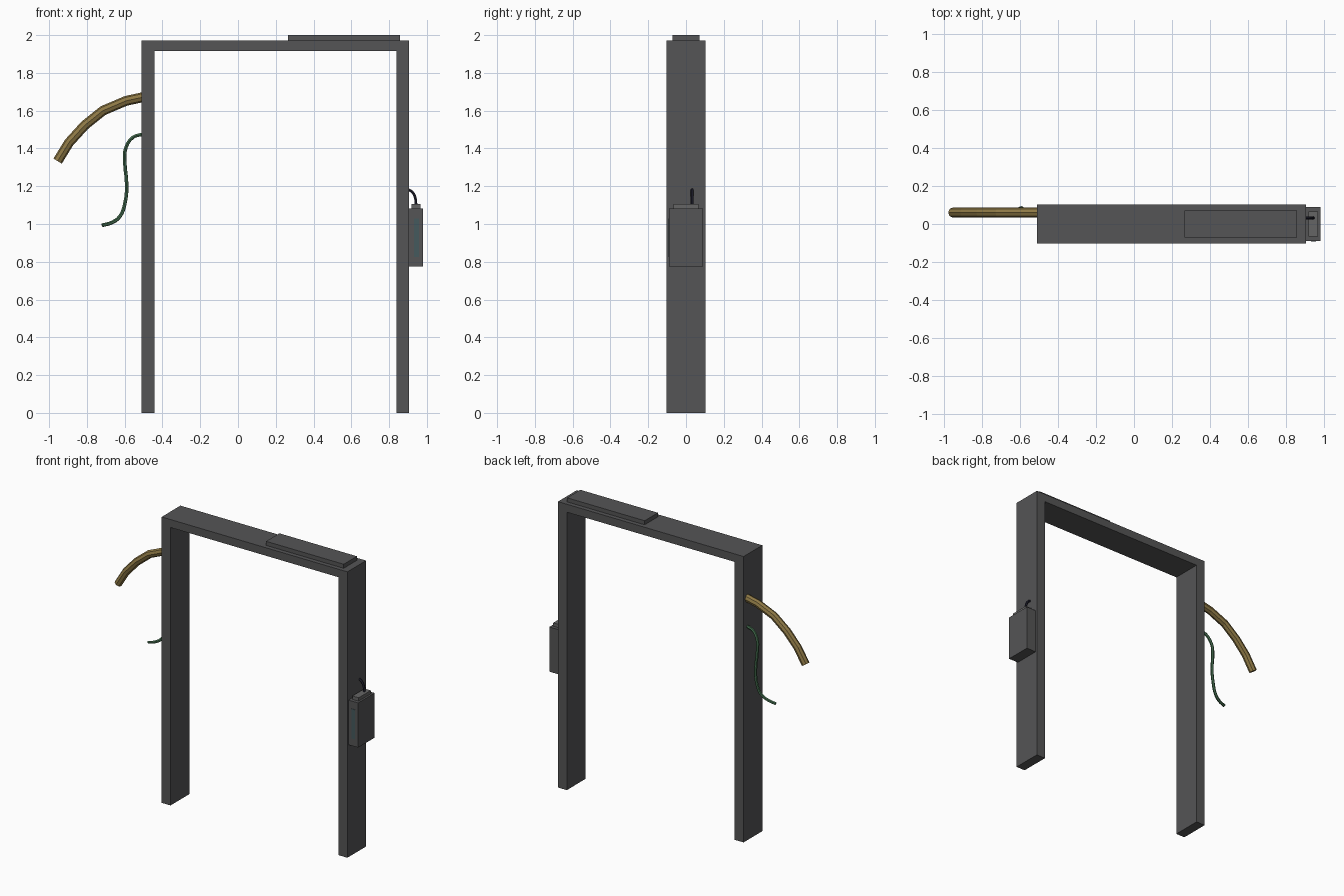
import bpy, bmesh
from mathutils import Vector

if "Cube" in bpy.data.objects:
    bpy.data.objects.remove(bpy.data.objects["Cube"])


def paint(obj, name, rgb):
    mat = bpy.data.materials.get(name) or bpy.data.materials.new(name)
    mat.diffuse_color = (*rgb, 1)
    mat.use_nodes = True
    mat.node_tree.nodes["Principled BSDF"].inputs["Base Color"].default_value = mat.diffuse_color
    obj.data.materials.append(mat)


def new_object(name, bm):
    bmesh.ops.recalc_face_normals(bm, faces=bm.faces)
    mesh = bpy.data.meshes.new(name)
    bm.to_mesh(mesh)
    bm.free()
    obj = bpy.data.objects.new(name, mesh)
    bpy.context.collection.objects.link(obj)
    return obj


def extrude_profile(name, pts, y0, y1):
    """Extrude an xz outline along y."""
    bm = bmesh.new()
    face = bm.faces.new([bm.verts.new((x, y0, z)) for x, z in pts])
    ext = bmesh.ops.extrude_face_region(bm, geom=[face])
    verts = [g for g in ext["geom"] if isinstance(g, bmesh.types.BMVert)]
    bmesh.ops.translate(bm, verts=verts, vec=Vector((0, y1 - y0, 0)))
    return new_object(name, bm)


def box(name, x0, x1, y0, y1, z0, z1):
    return extrude_profile(name, [(x0, z0), (x1, z0), (x1, z1), (x0, z1)], y0, y1)


def tube(name, pts, radius, sides_res, steps):
    """Flat-shaded tube through points, turned into a mesh."""
    curve = bpy.data.curves.new(name, "CURVE")
    curve.dimensions = "3D"
    curve.bevel_depth = radius
    curve.bevel_resolution = sides_res
    curve.resolution_u = steps
    curve.use_fill_caps = True
    spline = curve.splines.new("BEZIER")
    spline.bezier_points.add(len(pts) - 1)
    for bp, co in zip(spline.bezier_points, pts):
        bp.co = co
        bp.handle_left_type = bp.handle_right_type = "AUTO"
    spline.use_smooth = False
    obj = bpy.data.objects.new(name, curve)
    bpy.context.collection.objects.link(obj)
    bpy.ops.object.select_all(action="DESELECT")
    obj.select_set(True)
    bpy.context.view_layer.objects.active = obj
    bpy.ops.object.convert(target="MESH")
    return bpy.context.view_layer.objects.active


DARK = ("dark_grey", (0.09, 0.09, 0.092))

# Door frame: one U-shaped outline
frame = extrude_profile("door_frame", [
    (-0.511, 0), (-0.443, 0), (-0.443, 1.917), (0.838, 1.917),
    (0.838, 0), (0.906, 0), (0.906, 1.972), (-0.511, 1.972)], -0.102, 0.102)
paint(frame, *DARK)

# Plate on the lintel
paint(box("top_plate", 0.265, 0.857, -0.072, 0.072, 1.972, 2.0), *DARK)

# Control box on the right post, with cap and front light strip
paint(box("control_box", 0.906, 0.98, -0.09, 0.09, 0.775, 1.083), *DARK)
paint(box("control_box_cap", 0.919, 0.967, -0.066, 0.066, 1.083, 1.106),
      "mid_grey", (0.13, 0.13, 0.13))
paint(box("light_strip", 0.931, 0.957, -0.0915, -0.085, 0.825, 1.03),
      "dark_teal", (0.06, 0.10, 0.11))

# Cable from the control box into the post
cable = tube("control_cable", [(0.898, 0.032, 1.183), (0.922, 0.032, 1.17),
                               (0.938, 0.032, 1.14), (0.943, 0.032, 1.10)],
             0.008, 1, 3)
paint(cable, "black_cable", (0.015, 0.015, 0.03))

# Brass pipe arching out of the left post
arc = [(-0.505, 1.671), (-0.593, 1.652), (-0.715, 1.60),
       (-0.812, 1.522), (-0.894, 1.432), (-0.955, 1.333)]
pipe = tube("brass_pipe", [(x, 0.06, z) for x, z in arc], 0.026, 2, 1)
paint(pipe, "brass", (0.27, 0.19, 0.06))

# Loose green wire below the pipe
wire = tube("green_wire", [
    (-0.505, 0.06, 1.475), (-0.556, 0.062, 1.459), (-0.593, 0.07, 1.405),
    (-0.6, 0.078, 1.342), (-0.589, 0.083, 1.2), (-0.6, 0.082, 1.104),
    (-0.625, 0.073, 1.04), (-0.667, 0.06, 1.008), (-0.72, 0.05, 0.993)],
    0.01, 1, 3)
paint(wire, "green", (0.06, 0.16, 0.08))
